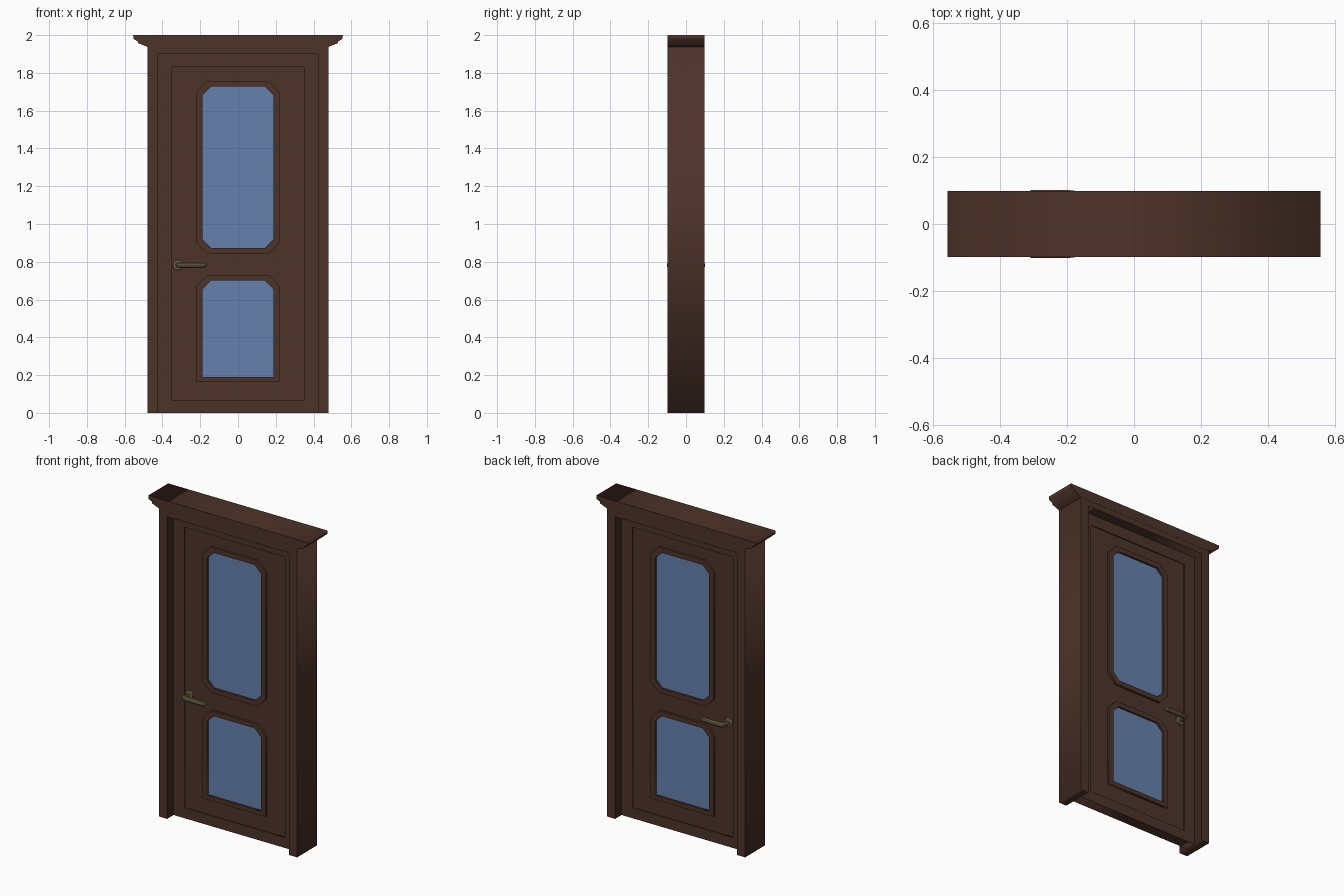
import bpy, math

if "Cube" in bpy.data.objects:
    bpy.data.objects.remove(bpy.data.objects["Cube"])


def material(name, color):
    m = bpy.data.materials.new(name)
    m.diffuse_color = color
    m.use_nodes = True
    m.node_tree.nodes["Principled BSDF"].inputs["Base Color"].default_value = m.diffuse_color
    return m


WOOD = material("dark_wood", (0.076, 0.034, 0.023, 1))
GLASS = material("blue_glass", (0.13, 0.22, 0.42, 0.75))
BRASS = material("old_brass", (0.16, 0.13, 0.06, 1))


def to_mesh(ob, mat):
    ob.data.materials.append(mat)
    bpy.ops.object.select_all(action='DESELECT')
    bpy.context.view_layer.objects.active = ob
    ob.select_set(True)
    bpy.ops.object.convert(target='MESH')
    return bpy.context.object


def plate(name, loops, half, mat):
    """Flat outline(s) in XZ, inner loops become holes, extruded along y."""
    cu = bpy.data.curves.new(name, 'CURVE')
    cu.dimensions = '2D'
    cu.fill_mode = 'BOTH'
    cu.extrude = half
    for loop in loops:
        sp = cu.splines.new('POLY')
        sp.points.add(len(loop) - 1)
        for p, (x, z) in zip(sp.points, loop):
            p.co = (x, z, 0, 1)
        sp.use_cyclic_u = True
    ob = bpy.data.objects.new(name, cu)
    bpy.context.collection.objects.link(ob)
    ob.rotation_euler = (math.pi / 2, 0, 0)
    return to_mesh(ob, mat)


def mirrored(right):
    """Close a right-hand profile with its mirror image."""
    return right + [(-x, z) for x, z in reversed(right)]


def window(w, z0, z1, top, bottom):
    """Rectangle with cut corners."""
    low = [(w - bottom, z0), (w, z0 + bottom)] if bottom else [(w, z0)]
    return mirrored(low + [(w, z1 - top), (w - top, z1)])


def rect(w, z0, z1):
    return mirrored([(w, z0), (w, z1)])


# Door surround and crown moulding
plate("door_surround", [[(-.48, 0), (-.425, 0), (-.425, 1.9), (.425, 1.9), (.425, 0),
                         (.48, 0), (.48, 1.94), (-.48, 1.94)]], .098, WOOD)
plate("crown_moulding", [mirrored([(.48, 1.936), (.485, 1.94), (.528, 1.957), (.53, 1.967),
                                   (.553, 1.979), (.555, 2)])], .099, WOOD)

# Door leaf with raised border and two window openings
glass_up = window(.188, .873, 1.727, .045, .045)
glass_low = window(.188, .19, .7, .045, 0)
plate("leaf_border", [rect(.425, 0, 1.9), rect(.35, .065, 1.83)], .034, WOOD)
plate("leaf_panel", [rect(.352, .063, 1.832), glass_up, glass_low], .026, WOOD)

# Window trims and glass
plate("upper_window_trim", [window(.22, .842, 1.758, .058, .058), glass_up], .04, WOOD)
plate("lower_window_trim", [window(.22, .163, .73, .058, 0), glass_low], .04, WOOD)
plate("upper_glass", [glass_up], .027, GLASS)
plate("lower_glass", [glass_low], .027, GLASS)

# Lever handles on both faces
for side, label in ((-1, "front"), (1, "back")):
    bpy.ops.mesh.primitive_cylinder_add(vertices=24, radius=.027, depth=.016,
                                        location=(-.318, side * .031, .782),
                                        rotation=(math.pi / 2, 0, 0))
    rose = bpy.context.object
    rose.name = label + "_handle_rose"
    rose.data.materials.append(BRASS)
    bev = rose.modifiers.new("soft_rim", 'BEVEL')
    bev.width = .004
    bev.segments = 2
    bpy.ops.object.shade_smooth_by_angle()

    cu = bpy.data.curves.new(label + "_handle_lever", 'CURVE')
    cu.dimensions = '3D'
    cu.bevel_depth = .016
    cu.bevel_resolution = 3
    cu.use_fill_caps = True
    path = [(-.32, .03, .75), (-.32, .068, .8), (-.315, .079, .95), (-.304, .085, 1),
            (-.25, .086, 1), (-.185, .086, .9), (-.172, .086, .75), (-.165, .086, .3)]
    sp = cu.splines.new('POLY')
    sp.points.add(len(path) - 1)
    for p, (x, y, r) in zip(sp.points, path):
        p.co = (x, side * y, .782, 1)
        p.radius = r
    lever = bpy.data.objects.new(label + "_handle_lever", cu)
    bpy.context.collection.objects.link(lever)
    to_mesh(lever, BRASS)
    bpy.ops.object.shade_smooth_by_angle()
